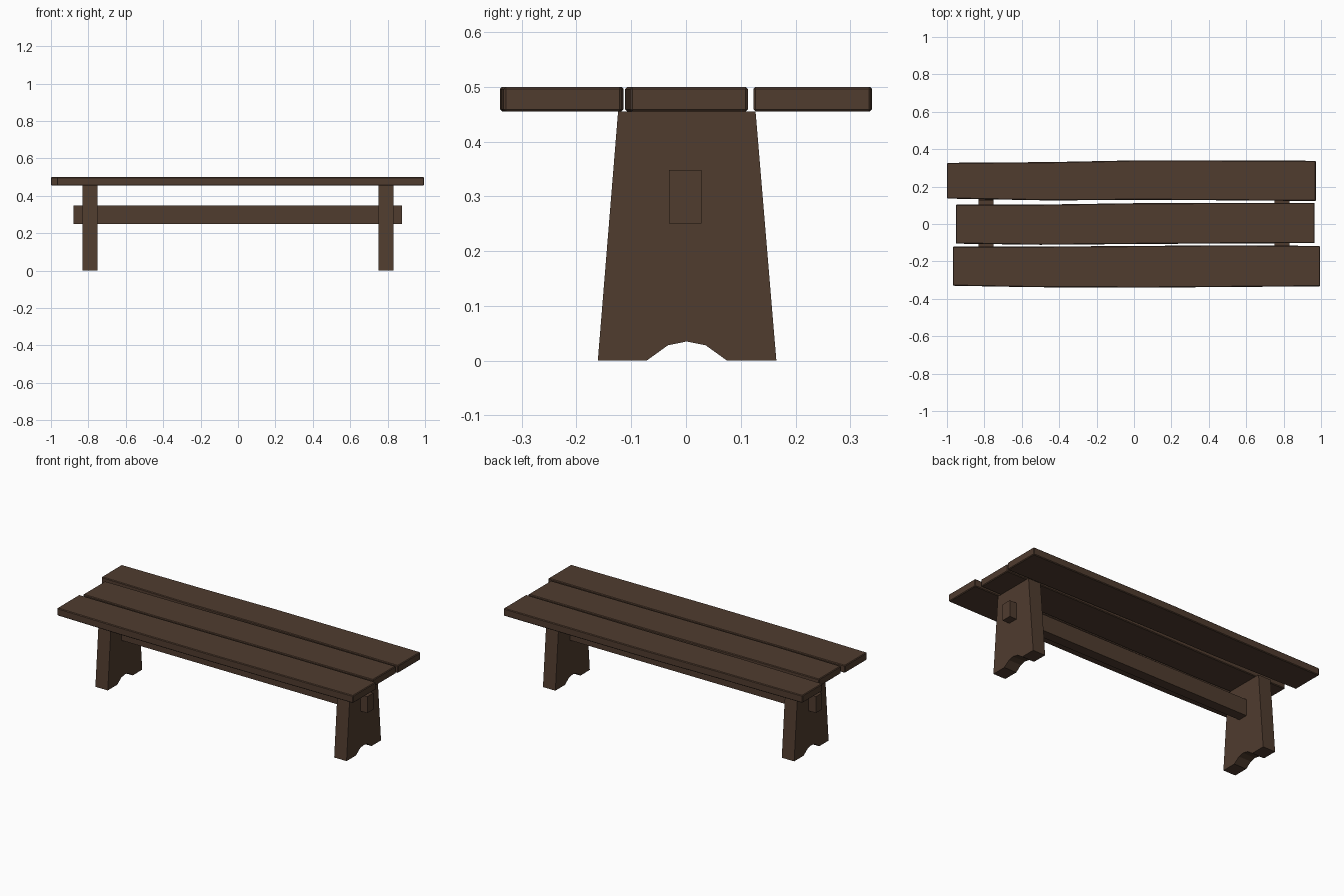
import bpy, bmesh

if "Cube" in bpy.data.objects:
    bpy.data.objects.remove(bpy.data.objects["Cube"])

wood = bpy.data.materials.new("dark_wood")
wood.diffuse_color = (0.08, 0.045, 0.028, 1)
wood.use_nodes = True
wood.node_tree.nodes["Principled BSDF"].inputs["Base Color"].default_value = wood.diffuse_color


def prism(name, outline, place, depth_a, depth_b, bevel=0.0):
    """Extrude a closed 2D outline between two depths."""
    bm = bmesh.new()
    a = [bm.verts.new(place(u, v, depth_a)) for u, v in outline]
    b = [bm.verts.new(place(u, v, depth_b)) for u, v in outline]
    n = len(outline)
    bm.faces.new(a)
    bm.faces.new(b[::-1])
    for i in range(n):
        j = (i + 1) % n
        bm.faces.new((a[j], a[i], b[i], b[j]))
    bmesh.ops.recalc_face_normals(bm, faces=bm.faces)
    mesh = bpy.data.meshes.new(name)
    bm.to_mesh(mesh)
    bm.free()
    mesh.materials.append(wood)
    obj = bpy.data.objects.new(name, mesh)
    bpy.context.collection.objects.link(obj)
    if bevel:
        mod = obj.modifiers.new("worn_edges", "BEVEL")
        mod.width = bevel
        mod.segments = 1
        mod.limit_method = "ANGLE"
    return obj


def flat(u, v, d):
    return (u, v, d)


def upright(u, v, d):
    return (d, u, v)


# Seat planks with slightly uneven, hand-cut edges: (x, front y, back y)
planks = {
    "front_plank": [(-0.968, -0.330, -0.121), (-0.53, -0.338, -0.121),
                    (0.06, -0.340, -0.117), (0.5, -0.337, -0.114), (0.995, -0.333, -0.117)],
    "middle_plank": [(-0.953, -0.105, 0.103), (-0.5, -0.111, 0.104),
                     (0.0, -0.107, 0.111), (0.5, -0.104, 0.113), (0.966, -0.102, 0.113)],
    "back_plank": [(-1.0, 0.136, 0.327), (-0.45, 0.126, 0.331),
                   (0.0, 0.129, 0.340), (0.3, 0.128, 0.340), (0.973, 0.123, 0.338)],
}
for name, rows in planks.items():
    outline = [(x, f) for x, f, b in rows] + [(x, b) for x, f, b in reversed(rows)]
    prism(name, outline, flat, 0.455, 0.5, bevel=0.004)

# Tapered slab legs with an arched foot
leg = [(-0.161, 0), (-0.072, 0), (-0.033, 0.028), (0.001, 0.035), (0.036, 0.028),
       (0.075, 0), (0.165, 0), (0.127, 0.455), (-0.124, 0.455)]
for name, side in (("left_leg", -1), ("right_leg", 1)):
    prism(name, leg, upright, side * 0.75, side * 0.832)

# Stretcher beam passing through both legs
beam = [(-0.031, 0.25), (0.028, 0.25), (0.028, 0.348), (-0.031, 0.348)]
prism("stretcher", beam, upright, -0.88, 0.878)
